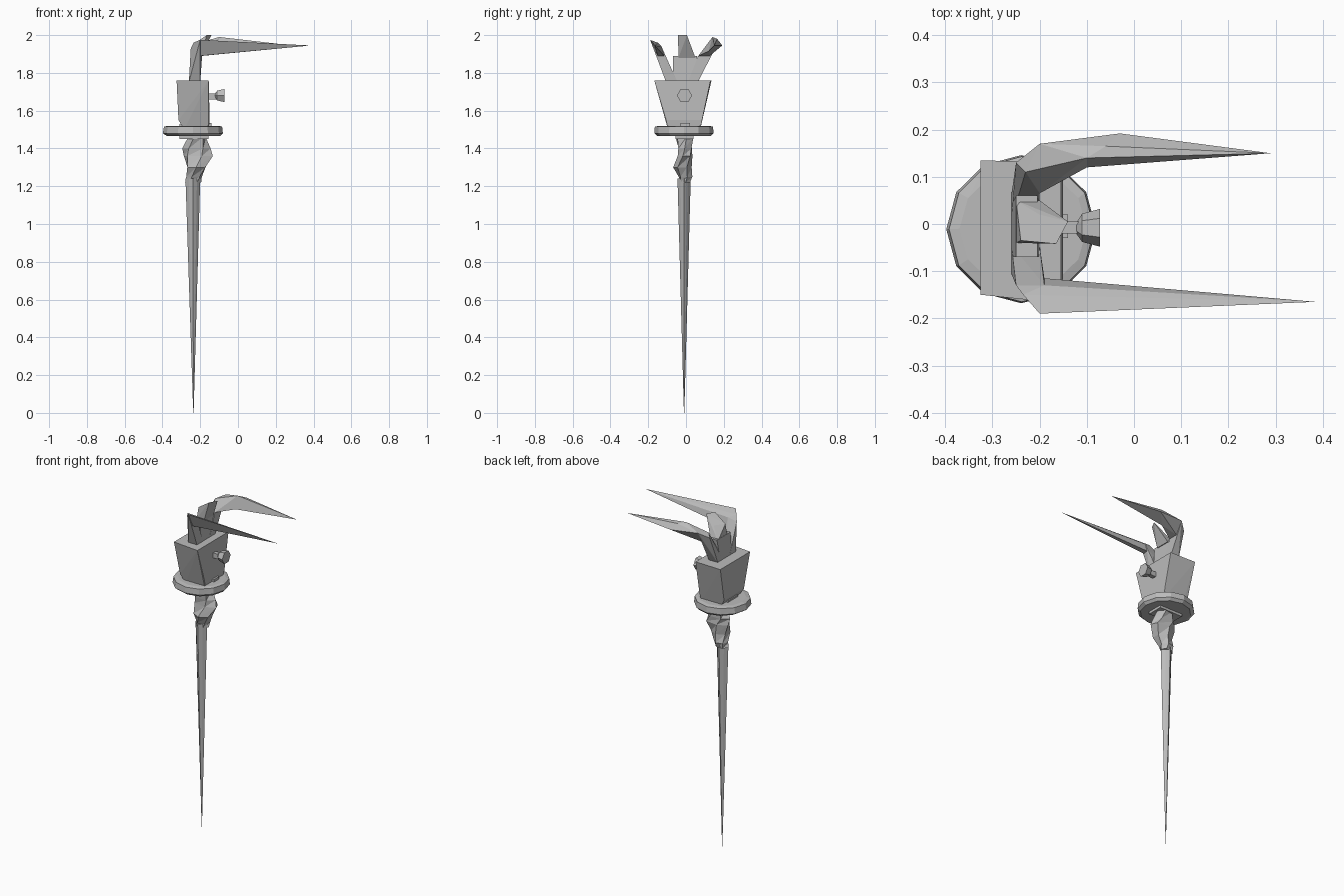
import bpy, bmesh
from math import cos, sin, tau
from itertools import product

if "Cube" in bpy.data.objects:
    bpy.data.objects.remove(bpy.data.objects["Cube"])

metal = bpy.data.materials.new("grey_metal")
metal.use_nodes = True
GREY = (0.5, 0.5, 0.5, 1)
metal.diffuse_color = GREY
metal.node_tree.nodes["Principled BSDF"].inputs["Base Color"].default_value = GREY


def finish(name, bm):
    bmesh.ops.recalc_face_normals(bm, faces=bm.faces)
    mesh = bpy.data.meshes.new(name)
    bm.to_mesh(mesh)
    bm.free()
    mesh.materials.append(metal)
    obj = bpy.data.objects.new(name, mesh)
    bpy.context.collection.objects.link(obj)
    return obj


def hull(name, points):
    """Faceted solid wrapped round a few corner points."""
    bm = bmesh.new()
    for p in points:
        bm.verts.new(p)
    result = bmesh.ops.convex_hull(bm, input=bm.verts)
    spare = {v for v in result["geom_interior"] if isinstance(v, bmesh.types.BMVert)}
    bmesh.ops.delete(bm, geom=list(spare), context='VERTS')
    return finish(name, bm)


def loft(name, sections, sides, twist=0, flute=1):
    """Skin over elliptical sections: (z, x min, x max, y min, y max)."""
    bm = bmesh.new()
    rings = []
    for k, (z, x0, x1, y0, y1) in enumerate(sections):
        ring = []
        for i in range(sides):
            a = tau * i / sides + k * twist
            r = flute if i % 2 else 1
            ring.append(bm.verts.new(((x0 + x1) / 2 + r * cos(a) * (x1 - x0) / 2,
                                      (y0 + y1) / 2 + r * sin(a) * (y1 - y0) / 2, z)))
        rings.append(ring)
    for low, high in zip(rings, rings[1:]):
        for i in range(sides):
            j = (i + 1) % sides
            bm.faces.new((low[i], low[j], high[j]))
            bm.faces.new((low[i], high[j], high[i]))
    bm.faces.new(rings[0])
    bm.faces.new(rings[-1])
    return finish(name, bm)


def box_corners(x, y, z):
    return list(product(x, y, (z,)))


# Long fluted spike
loft("spike", [(0, -.237, -.235, -.011, -.009), (1.24, -.278, -.2, -.045, .025)],
     8, flute=.78)

# Knotted grip
loft("grip", [(1.22, -.28, -.195, -.03, .025), (1.25, -.275, -.19, -.04, .035),
              (1.3, -.275, -.165, -.068, .03), (1.36, -.29, -.13, -.045, .035),
              (1.4, -.295, -.145, -.045, .035), (1.46, -.265, -.17, -.058, .042)],
     6, twist=.25)

# Round collar with a sloped rim
loft("collar", [(1.465, -.375, -.095, -.15, .13), (1.48, -.398, -.08, -.168, .146),
                (1.515, -.392, -.084, -.165, .143), (1.52, -.37, -.1, -.14, .12)], 12)
hull("collar_block", box_corners((-.31, -.155), (-.055, .04), 1.45)
     + box_corners((-.31, -.155), (-.055, .04), 1.53))
hull("front_tab", box_corners((-.18, -.14), (-.03, .02), 1.5)
     + box_corners((-.18, -.14), (-.03, .02), 1.535))

# Flared socket
hull("socket", box_corners((-.285, -.155), (-.095, .075), 1.5)
     + box_corners((-.315, -.15), (-.105, .085), 1.55)
     + [(-.325, -.15, 1.76), (-.325, .135, 1.76), (-.155, -.168, 1.76), (-.155, .13, 1.76)])

# Knob on a short stem
hull("knob_stem", box_corners((-.16, -.105), (-.02, .005), 1.66)
     + box_corners((-.16, -.105), (-.02, .005), 1.69))
hull("knob", [(-.13, -.01, 1.68)]
     + [(x, -.008 + r * cos(tau * i / 6), 1.68 + r * sin(tau * i / 6))
        for x, r in ((-.11, .03), (-.072, .04)) for i in range(6)])

# Fan between the horns
hull("fan_centre", box_corners((-.26, -.2), (-.07, .04), 1.75)
     + box_corners((-.25, -.205), (-.07, .06), 1.89))
hull("fan_point", box_corners((-.25, -.2), (-.04, .05), 1.88)
     + [(-.24, -.035, 1.95), (-.165, -.042, 2), (-.14, .005, 2), (-.2, .02, 1.95)])


# Horns: splayed arm, then a long forward point
def horn(name, base, bend, mid, tip):
    hull(name + "_arm", base + bend)
    if mid:
        hull(name + "_curve", bend + mid)
    hull(name + "_point", (mid or bend) + [tip])


horn("right_horn", box_corners((-.26, -.2), (-.105, -.045), 1.75),
     [(-.25, -.13, 1.93), (-.235, -.15, 1.96), (-.2, -.19, 1.975),
      (-.2, -.15, 1.89), (-.19, -.115, 1.89), (-.19, -.13, 1.94)],
     None, (.385, -.165, 1.945))
horn("left_horn", box_corners((-.26, -.2), (.01, .062), 1.75),
     [(-.25, .13, 1.93), (-.2, .17, 1.96), (-.23, .11, 1.95),
      (-.2, .125, 1.89), (-.2, .065, 1.89)],
     [(-.1, .14, 1.99), (-.03, .192, 1.945), (-.1, .12, 1.915), (-.06, .165, 1.98)],
     (.29, .15, 1.945))
